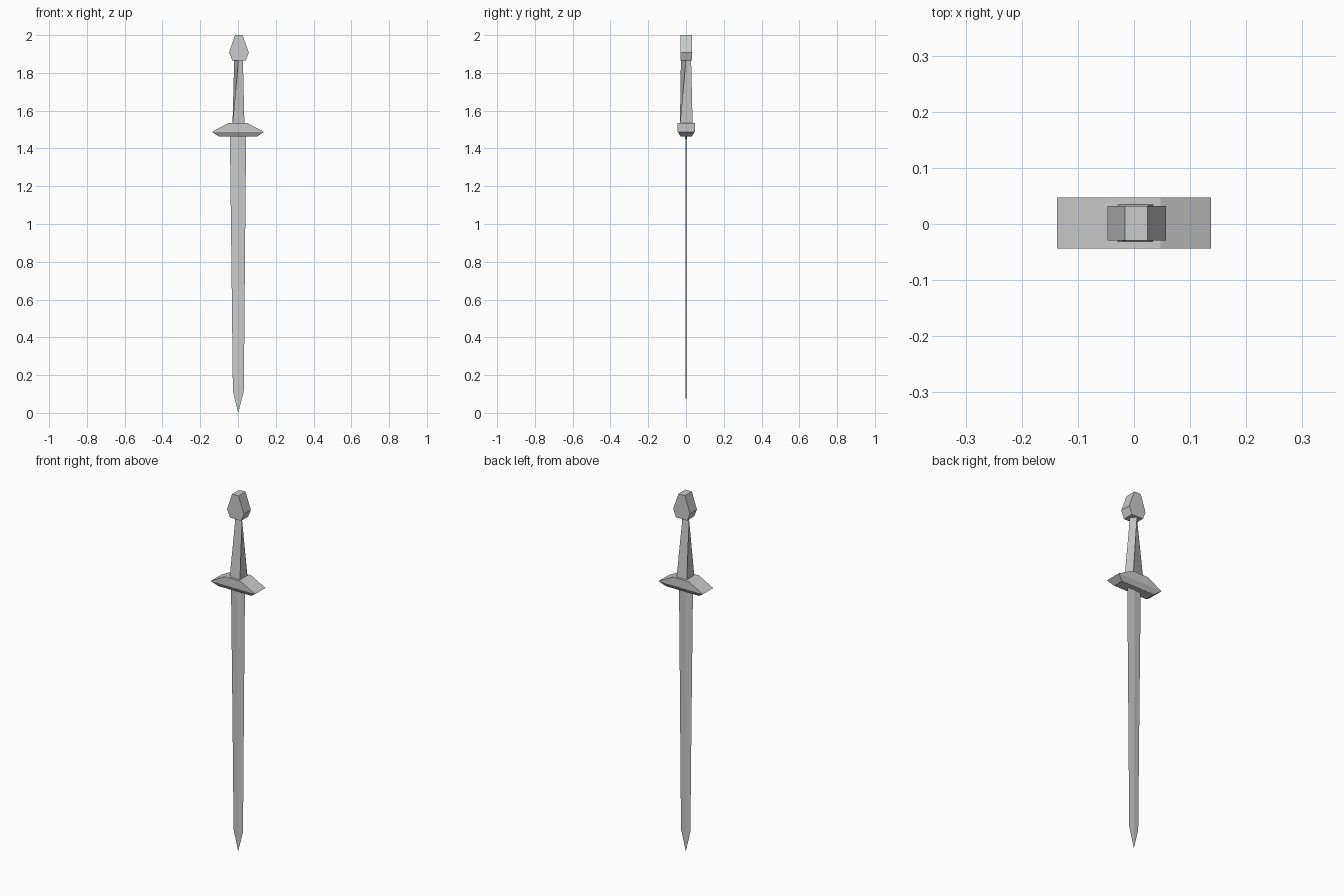
import bpy, bmesh
from math import cos, sin, pi, sqrt

if "Cube" in bpy.data.objects:
    bpy.data.objects.remove(bpy.data.objects["Cube"])


def rect(x0, x1, y0, y1, z):
    return [(x0, y0, z), (x1, y0, z), (x1, y1, z), (x0, y1, z)]


def diamond(cx, rx, ry, z):
    return [(cx, -ry, z), (cx + rx, 0, z), (cx, ry, z), (cx - rx, 0, z)]


def loft(name, rings, tip=None):
    """Skin a stack of equal-sized rings, capped or ending in a point."""
    bm = bmesh.new()
    loops = [[bm.verts.new(p) for p in ring] for ring in rings]
    n = len(loops[0])
    for a, b in zip(loops, loops[1:]):
        for i in range(n):
            j = (i + 1) % n
            bm.faces.new((a[i], a[j], b[j], b[i]))
    bm.faces.new(loops[0])
    if tip:
        t = bm.verts.new(tip)
        for i in range(n):
            bm.faces.new((loops[-1][i], loops[-1][(i + 1) % n], t))
    else:
        bm.faces.new(loops[-1])
    bmesh.ops.recalc_face_normals(bm, faces=bm.faces)
    mesh = bpy.data.meshes.new(name)
    bm.to_mesh(mesh)
    bm.free()
    obj = bpy.data.objects.new(name, mesh)
    bpy.context.collection.objects.link(obj)
    return obj


# Thin tapering blade, point down
loft("blade", [diamond(0, 0.043, 0.004, 1.47),
               diamond(0.001, 0.036, 0.003, 0.83),
               diamond(0.002, 0.029, 0.002, 0.115)], tip=(0.001, 0, 0))

# Crossguard: pointed ends, bottom narrowed front to back
loft("crossguard", [rect(-0.102, 0.102, -0.028, 0.030, 1.463),
                    rect(-0.137, 0.137, -0.044, 0.047, 1.488),
                    rect(-0.050, 0.047, -0.044, 0.047, 1.535)])

# Grip: square foot twisting an eighth turn to a diamond head
loft("grip", [rect(-0.029, 0.034, -0.032, 0.035, 1.53),
              diamond(0.003, 0.023, 0.027, 1.87)])

# Pommel: faceted drop of constant depth
loft("pommel", [rect(x0, x1, -0.029, 0.032, z) for x0, x1, z in
                ((-0.030, 0.040, 1.865), (-0.047, 0.057, 1.908), (-0.016, 0.024, 2.0))])
